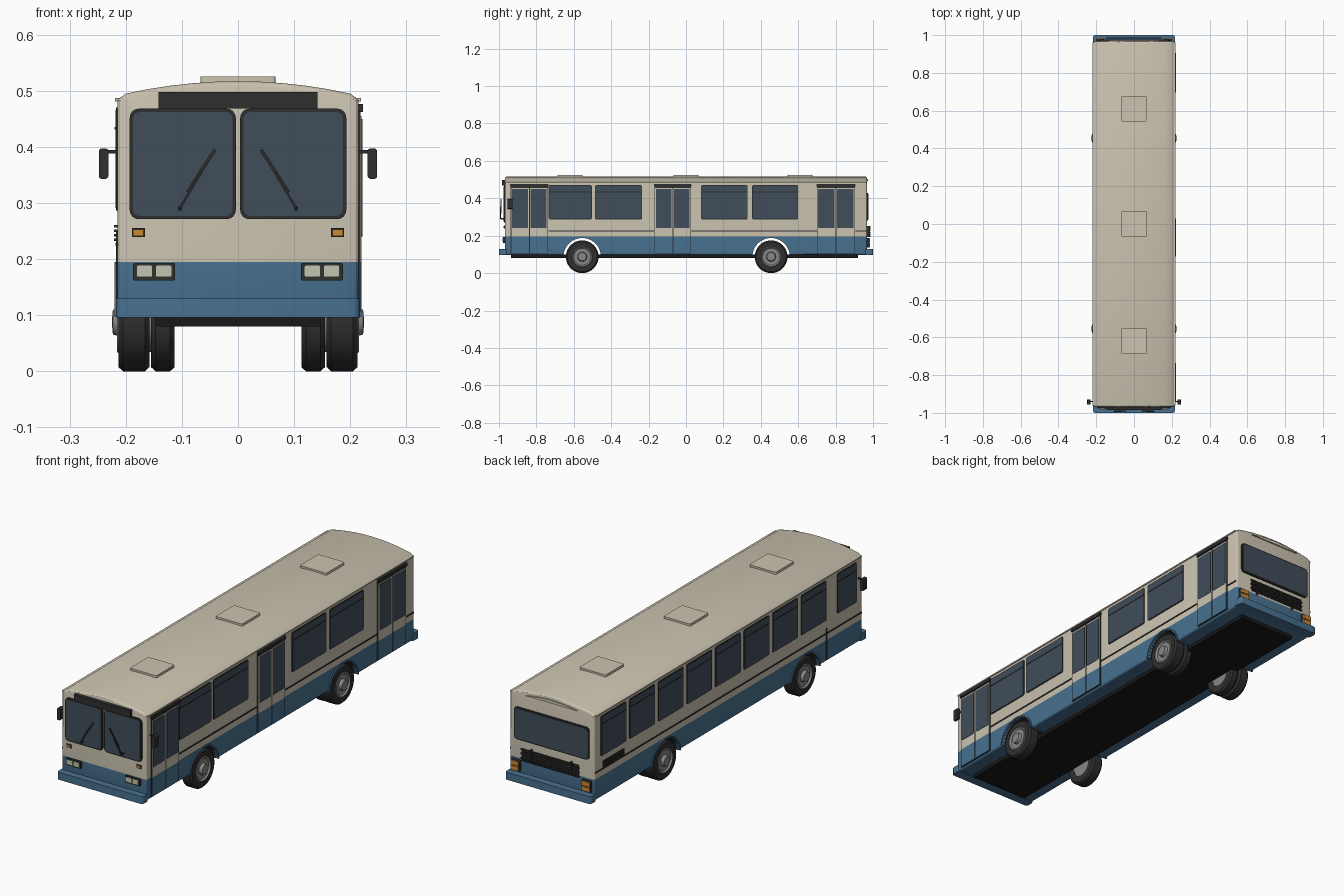
import bpy, bmesh, math
from mathutils import Vector

if "Cube" in bpy.data.objects:
    bpy.data.objects.remove(bpy.data.objects["Cube"])


def material(name, r, g, b):
    m = bpy.data.materials.new(name)
    m.diffuse_color = (r, g, b, 1)
    m.use_nodes = True
    m.node_tree.nodes["Principled BSDF"].inputs["Base Color"].default_value = m.diffuse_color
    return m


CREAM = material("cream paint", 0.60, 0.55, 0.44)
BLUE = material("blue paint", 0.065, 0.165, 0.28)
DARK = material("dark rubber", 0.028, 0.028, 0.03)
BLACK = material("black underside", 0.009, 0.009, 0.009)
GLASS = material("tinted glass", 0.052, 0.075, 0.10)
AMBER = material("amber lamp", 0.60, 0.25, 0.035)
LAMP = material("headlamp glass", 0.56, 0.56, 0.44)
STEEL = material("wheel steel", 0.24, 0.25, 0.24)


def finish(name, bm, mats):
    bmesh.ops.recalc_face_normals(bm, faces=bm.faces[:])
    me = bpy.data.meshes.new(name)
    bm.to_mesh(me)
    bm.free()
    for m in mats:
        me.materials.append(m)
    ob = bpy.data.objects.new(name, me)
    bpy.context.scene.collection.objects.link(ob)
    return ob


def prism(name, pts, put, d0, d1, mats):
    """Solid between two copies of a 2D outline; put(u, v, d) gives the 3D point."""
    bm = bmesh.new()
    a = [bm.verts.new(put(u, v, d0)) for u, v in pts]
    b = [bm.verts.new(put(u, v, d1)) for u, v in pts]
    bm.faces.new(a)
    bm.faces.new(b)
    n = len(pts)
    for i in range(n):
        j = (i + 1) % n
        bm.faces.new((a[i], a[j], b[j], b[i]))
    return finish(name, bm, mats)


PUT = {
    "front": lambda u, v, d: (u, -d, v),
    "back": lambda u, v, d: (u, d, v),
    "right": lambda u, v, d: (d, u, v),
    "left": lambda u, v, d: (-d, u, v),
    "top": lambda u, v, d: (u, v, d),
}


def plate(name, face, u0, u1, v0, v1, d0, d1, mat, r=0.0):
    """Panel with rounded corners lying on one side of the bus."""
    if r == 0:
        pts = [(u0, v0), (u1, v0), (u1, v1), (u0, v1)]
    else:
        pts = []
        corners = [(u1 - r, v1 - r), (u0 + r, v1 - r), (u0 + r, v0 + r), (u1 - r, v0 + r)]
        for k, (cu, cv) in enumerate(corners):
            for s in range(5):
                t = math.pi / 2 * (k + s / 4)
                pts.append((cu + r * math.cos(t), cv + r * math.sin(t)))
    return prism(name, pts, PUT[face], d0, d1, [mat])


def lathe(name, profile, y, z, side, mat, seg=40):
    """Closed (radius, x) profile turned about the wheel axle."""
    bm = bmesh.new()
    rings = []
    for i in range(seg):
        t = 2 * math.pi * i / seg
        rings.append([bm.verts.new((side * x, y + r * math.cos(t), z + r * math.sin(t)))
                      for r, x in profile])
    n = len(profile)
    for i in range(seg):
        p, q = rings[i], rings[(i + 1) % seg]
        for k in range(n):
            l = (k + 1) % n
            bm.faces.new((p[k], p[l], q[l], q[k]))
    bmesh.ops.remove_doubles(bm, verts=bm.verts[:], dist=1e-5)
    return finish(name, bm, [mat])


def bar(name, a, b, width, y0, y1, mat):
    """Slanted strip on the front."""
    a, b = Vector(a), Vector(b)
    n = (b - a).orthogonal().normalized() * width / 2
    prism(name, [a + n, b + n, b - n, a - n], PUT["front"], y0, y1, [mat])


# Body shell: arched section, blue skirt below, rounded ends
W, END, BAND = 0.215, 0.968, 0.195
WHEELS, AXLE = (-0.555, 0.455), 0.0875
arch = [(x, 0.495 + 0.022 * (1 - (x / 0.2) ** 2)) for x in [0.2 - 0.04 * i for i in range(11)]]
section = [(-W, 0.097), (W, 0.097), (W, 0.484)] + arch + [(-W, 0.484)]
body = prism("body", section, lambda u, v, d: (u, d, v), -END, END, [CREAM, BLUE, DARK])
bm = bmesh.new()
bm.from_mesh(body.data)
bmesh.ops.bisect_plane(bm, geom=bm.verts[:] + bm.edges[:] + bm.faces[:],
                       plane_co=(0, 0, BAND), plane_no=(0, 0, 1))
for f in bm.faces:
    f.material_index = 1 if f.calc_center_median().z < BAND else 0
bm.to_mesh(body.data)
bm.free()
bev = body.modifiers.new("rounding", "BEVEL")
bev.width, bev.segments, bev.limit_method, bev.angle_limit = 0.01, 3, "ANGLE", math.radians(60)

# Wheel openings through the skirt
cutters = []
for y in WHEELS:
    circle = [(y + 0.1 * math.cos(math.tau * i / 48), AXLE + 0.1 * math.sin(math.tau * i / 48))
              for i in range(48)]
    c = prism("arch_cutter", circle, PUT["right"], -0.4, 0.4, [CREAM, BLUE, DARK])
    for p in c.data.polygons:
        p.material_index = 2
    c.hide_render = True
    mod = body.modifiers.new("wheel opening", "BOOLEAN")
    mod.operation, mod.solver, mod.object = "DIFFERENCE", "EXACT", c
    cutters.append(c)
dg = bpy.context.evaluated_depsgraph_get()
baked = bpy.data.meshes.new_from_object(body.evaluated_get(dg))
body.modifiers.clear()
body.data = baked
for c in cutters:
    bpy.data.objects.remove(c)

# Underside, bumpers, roof hatches
plate("underside", "top", -0.145, 0.145, -0.935, 0.92, 0.08, 0.1, BLACK)
for s in (-1, 1):
    plate("bumper", "top", -0.217, 0.217, min(s, s * 0.955), max(s, s * 0.955), 0.096, 0.13, BLUE, 0.012)
for y in (-0.62, 0.0, 0.61):
    plate("roof_hatch", "top", -0.067, 0.067, y - 0.067, y + 0.067, 0.505, 0.525, CREAM, 0.006)

# Wheels, double at the rear, with arch lips and hubs
for side in (-1, 1):
    face = "right" if side > 0 else "left"
    plate("gutter", face, -0.96, 0.96, 0.481, 0.487, 0.21, 0.219, CREAM)
    for y in WHEELS:
        spans = [(0.158, 0.213)] + ([(0.113, 0.155)] if y > 0 else [])
        for x0, x1 in spans:
            lathe("tyre", [(0.05, x0), (0.08, x0), (0.0875, x0 + 0.008), (0.0875, x1 - 0.008),
                           (0.08, x1), (0.056, x1)], y, AXLE, side, DARK)
        lathe("wheel_hub", [(0, 0.115 if y > 0 else 0.16), (0.05, 0.115 if y > 0 else 0.16),
                            (0.057, 0.212), (0.052, 0.216), (0.045, 0.209), (0.026, 0.209),
                            (0.022, 0.223), (0, 0.225)], y, AXLE, side, STEEL)
        lip = []
        for r, order in ((0.1, range(21)), (0.107, range(20, -1, -1))):
            for i in order:
                t = math.radians(6 + 168 * i / 20)
                lip.append((y + r * math.cos(t), AXLE + r * math.sin(t)))
        prism("arch_lip", lip, PUT[face], 0.205, 0.22, [BLUE])


def side_window(face, y0, y1, z0=0.287, z1=0.47):
    plate("window_frame", face, y0, y1, z0, z1, 0.21, 0.2175, DARK, 0.008)
    plate("window_glass", face, y0 + 0.004, y1 - 0.004, z0 + 0.004, z1 - 0.004, 0.212, 0.2185, GLASS, 0.006)
    plate("window_rail", face, y0 + 0.004, y1 - 0.004, 0.431, 0.435, 0.212, 0.22, DARK)


# Right side: windows, trim line, three double doors
for y0, y1 in ((-0.735, -0.503), (-0.487, -0.235), (0.08, 0.33), (0.353, 0.60)):
    side_window("right", y0, y1)
for y0, y1 in ((-0.735, -0.17), (0.03, 0.70), (0.905, 0.962)):
    plate("trim_line", "right", y0, y1, 0.223, 0.229, 0.21, 0.218, DARK)
for y0, y1 in ((-0.937, -0.738), (-0.168, 0.027), (0.70, 0.903)):
    plate("door_seal", "right", y0, y1, 0.105, 0.462, 0.21, 0.218, DARK)
    plate("door_header", "right", y0 - 0.003, y1 + 0.003, 0.462, 0.476, 0.21, 0.223, DARK)
    mid = (y0 + y1) / 2
    for a, b in ((y0 + 0.003, mid - 0.003), (mid + 0.003, y1 - 0.003)):
        plate("door_lower", "right", a, b, 0.108, BAND, 0.21, 0.2205, BLUE)
        plate("door_upper", "right", a, b, BAND, 0.455, 0.21, 0.2205, CREAM)
        plate("door_glass", "right", a + 0.004, b - 0.004, 0.24, 0.45, 0.212, 0.222, GLASS, 0.005)

# Left side: eight windows, driver window, trim, vent, panel seam
for i in range(8):
    y1 = 0.925 - 0.207 * i
    side_window("left", y1 - 0.183, y1)
side_window("left", -0.925, -0.785)
plate("trim_line", "left", -0.962, 0.962, 0.223, 0.229, 0.21, 0.218, DARK)
plate("panel_seam", "left", -0.712, -0.707, 0.105, 0.25, 0.21, 0.2175, DARK)
for i in range(4):
    plate("side_vent", "left", 0.76, 0.91, 0.232 + 0.008 * i, 0.237 + 0.008 * i, 0.21, 0.221, DARK)

# Front: split windscreen, wipers, lamps, mirrors, sign box
plate("sign_box", "front", -0.142, 0.142, 0.468, 0.498, 0.955, 0.985, DARK)
for s in (-1, 1):
    def panel(name, u0, u1, v0, v1, d1, mat, r=0.0, face="front", d0=0.96):
        plate(name, face, min(s * u0, s * u1), max(s * u0, s * u1), v0, v1, d0, d1, mat, r)

    panel("windscreen_frame", 0.004, 0.193, 0.271, 0.468, 0.974, DARK, 0.016)
    panel("windscreen_glass", 0.010, 0.187, 0.277, 0.462, 0.976, GLASS, 0.012)
    bar("wiper_blade", (s * 0.041, 0.395), (s * 0.09, 0.319), 0.006, 0.987, 0.992, DARK)
    bar("wiper_arm", (s * 0.065, 0.355), (s * 0.104, 0.29), 0.004, 0.989, 0.995, DARK)
    panel("wiper_pivot", 0.100, 0.107, 0.287, 0.294, 0.992, DARK)
    panel("turn_lamp_rim", 0.166, 0.189, 0.239, 0.255, 0.972, DARK)
    panel("turn_lamp", 0.168, 0.187, 0.241, 0.253, 0.975, AMBER)
    panel("headlamp_bezel", 0.112, 0.187, 0.162, 0.193, 0.978, DARK, 0.003)
    panel("headlamp", 0.118, 0.147, 0.168, 0.189, 0.981, LAMP, 0.003)
    panel("headlamp", 0.152, 0.181, 0.168, 0.189, 0.981, LAMP, 0.003)
    panel("mirror_arm", 0.21, 0.236, 0.388, 0.394, 0.942, DARK, 0, "front", 0.936)
    panel("mirror", 0.231, 0.248, 0.343, 0.397, 0.955, DARK, 0.005, "front", 0.928)

    # Tail lamps and grille supports
    panel("tail_lamp_bezel", 0.158, 0.202, 0.137, 0.187, 0.98, DARK, 0, "back")
    for v in (0.14, 0.164):
        panel("tail_lamp", 0.160, 0.200, v, v + 0.02, 0.985, AMBER, 0, "back")
    panel("grille_post", 0.10, 0.104, 0.192, 0.252, 0.985, DARK, 0, "back")

# Rear: window, engine grille of staggered slots, brow over the window
plate("rear_window_frame", "back", -0.19, 0.19, 0.28, 0.428, 0.96, 0.974, DARK, 0.016)
plate("rear_window_glass", "back", -0.184, 0.184, 0.286, 0.422, 0.962, 0.976, GLASS, 0.012)
brow = [(0.13 - 0.026 * i, 0.49 + 0.014 * (1 - (1 - i / 5) ** 2)) for i in range(11)]
prism("rear_brow", brow, PUT["back"], 0.955, 0.974, [CREAM])
for row in range(6):
    z = 0.194 + 0.01 * row
    for col in range(17):
        u = -0.149 + 0.0173 * col + (0.004 if row % 2 else 0)
        plate("grille_slot", "back", u, u + 0.0145, z, z + 0.0065, 0.982, 0.987, DARK)

# Smooth curved parts, keep edges crisp
for ob in bpy.context.scene.objects:
    ob.select_set(True)
bpy.context.view_layer.objects.active = body
bpy.ops.object.shade_smooth_by_angle()
